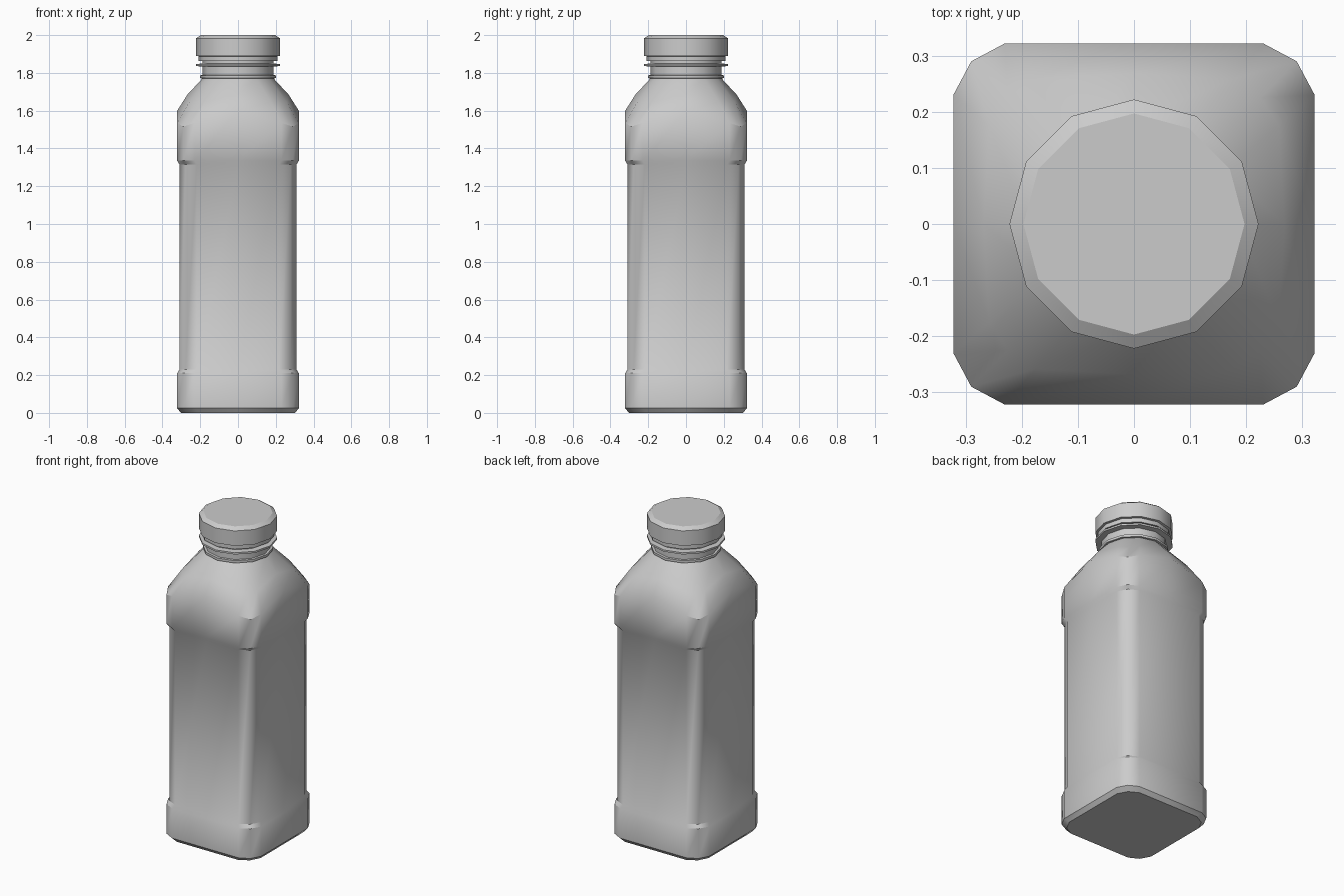
import bpy, bmesh, math

if "Cube" in bpy.data.objects:
    bpy.data.objects.remove(bpy.data.objects["Cube"])


def loft(name, rings, angle):
    """Skin a stack of equal-count rings, close both ends, smooth by angle."""
    bm = bmesh.new()
    loops = [[bm.verts.new(p) for p in r] for r in rings]
    n = len(loops[0])
    for a, b in zip(loops, loops[1:]):
        for i in range(n):
            j = (i + 1) % n
            bm.faces.new((a[i], a[j], b[j], b[i]))
    bm.faces.new(loops[0][::-1])
    bm.faces.new(loops[-1])
    bmesh.ops.recalc_face_normals(bm, faces=bm.faces[:])
    me = bpy.data.meshes.new(name)
    bm.to_mesh(me)
    bm.free()
    ob = bpy.data.objects.new(name, me)
    bpy.context.collection.objects.link(ob)
    bpy.ops.object.select_all(action='DESELECT')
    ob.select_set(True)
    bpy.context.view_layer.objects.active = ob
    bpy.ops.object.shade_smooth_by_angle(angle=math.radians(angle))
    return ob


def quarter_turns(pts):
    """Repeat one quarter of a ring four times around z."""
    out = []
    for k in range(4):
        c, s = ((1, 0), (0, 1), (-1, 0), (0, -1))[k]
        out += [(x * c - y * s, x * s + y * c, z) for x, y, z in pts]
    return out


def square(w, z_mid, z_side=None, z_corner=None):
    """Rounded square: side middle, then three corner points."""
    zs = z_mid if z_side is None else z_side
    zc = z_mid if z_corner is None else z_corner
    c, d = w - 0.092, w - 0.032
    return quarter_turns([(w, 0, z_mid), (w, c, zs), (d, d, zc), (c, w, zs)])


def neck_ring(r, z):
    """Twelve-sided ring with an extra point on each diagonal edge."""
    m = r * math.cos(math.radians(15))
    spec = ((r, 0), (r, 30), (m, 45), (r, 60))
    return quarter_turns([(q * math.cos(math.radians(a)),
                           q * math.sin(math.radians(a)), z) for q, a in spec])


def turned(name, profile, sides=12):
    step = 2 * math.pi / sides
    rings = [[(r * math.cos(i * step), r * math.sin(i * step), z)
              for i in range(sides)] for r, z in profile]
    return loft(name, rings, 35)


def blend(a, b, t, lift):
    return [tuple(p + (q - p) * t + (lift if k == 2 else 0)
                  for k, (p, q) in enumerate(zip(u, v))) for u, v in zip(a, b)]


# Bottle body: base, recessed label panel, upper band, shoulder, neck
shoulder = square(0.322, 1.60, 1.535, 1.515)
neck = neck_ring(0.187, 1.772)
rings = [square(w, z) for w, z in (
    (0.302, 0), (0.322, 0.025), (0.322, 0.21), (0.31, 0.23),
    (0.31, 1.315), (0.322, 1.335))]
rings += [shoulder, blend(shoulder, neck, 0.4, 0.016), neck]
rings += [neck_ring(0.187, 1.90)]
loft("bottle_body", rings, 38)

# Support collar at the foot of the neck
turned("neck_collar", [(0.18, 1.770), (0.2, 1.772), (0.2, 1.787), (0.18, 1.789)])

# Flange under the cap
turned("neck_flange", [(0.18, 1.833), (0.222, 1.836), (0.222, 1.847), (0.18, 1.850)])

# Screw cap with bevelled top and stepped skirt
turned("cap", [(0.208, 1.862), (0.208, 1.888), (0.222, 1.890),
               (0.222, 1.983), (0.197, 2.0)])
